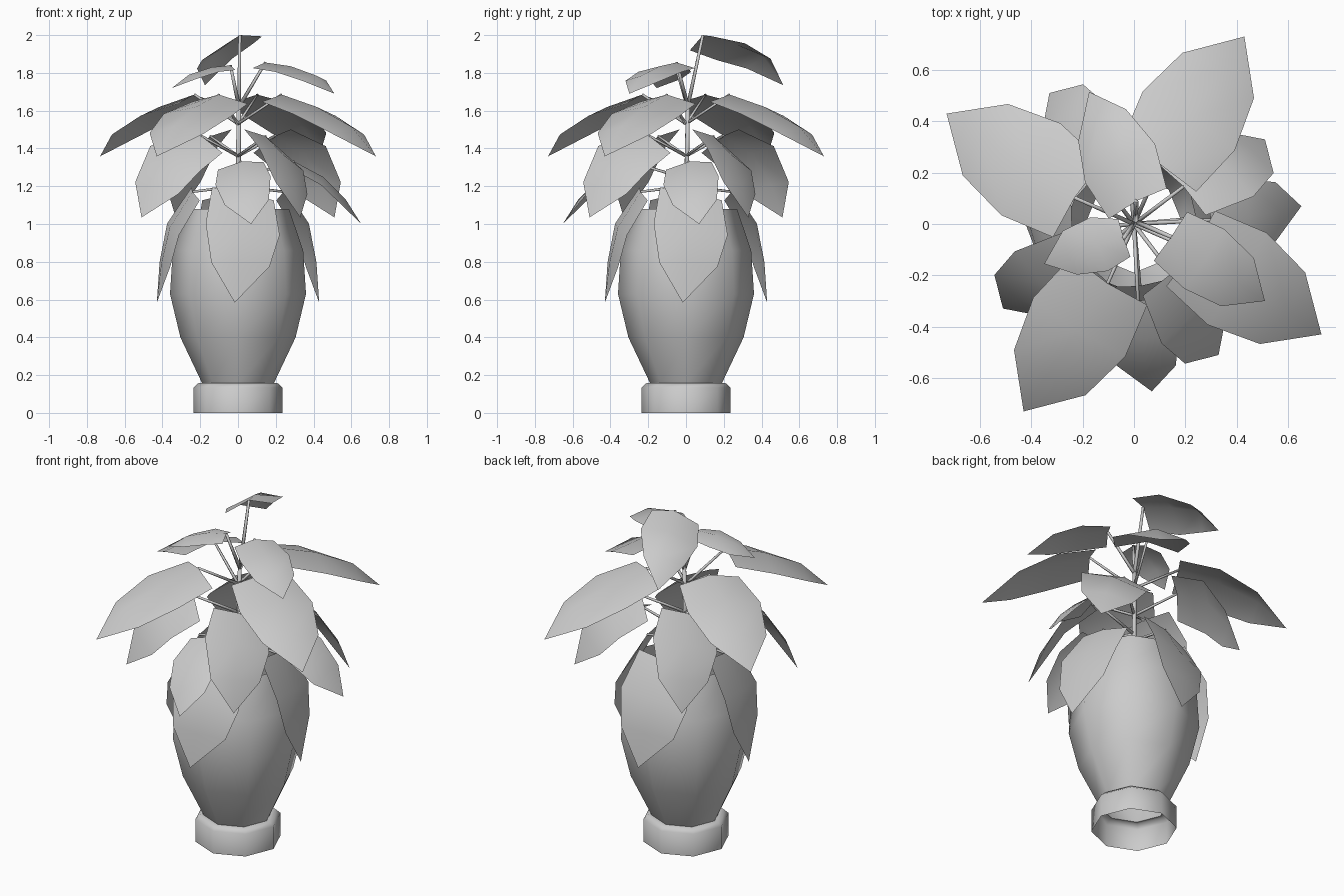
import bpy, bmesh, math
from mathutils import Vector

if "Cube" in bpy.data.objects:
    bpy.data.objects.remove(bpy.data.objects["Cube"])


def make_object(name, bm, smooth=True):
    me = bpy.data.meshes.new(name)
    bm.to_mesh(me)
    bm.free()
    for p in me.polygons:
        p.use_smooth = smooth
    ob = bpy.data.objects.new(name, me)
    bpy.context.collection.objects.link(ob)
    return ob


def lathe(name, profile, sides=8):
    """Open surface of revolution with a low side count."""
    bm = bmesh.new()
    rings = []
    for r, z in profile:
        rings.append([bm.verts.new((r * math.cos(math.tau * i / sides),
                                    r * math.sin(math.tau * i / sides), z))
                      for i in range(sides)])
    for a, b in zip(rings, rings[1:]):
        for i in range(sides):
            j = (i + 1) % sides
            bm.faces.new((a[i], a[j], b[j], b[i]))
    return make_object(name, bm)


def rod(name, a, b, r0, r1, sides=5):
    """Thin tapered stalk from a to b."""
    a, b = Vector(a), Vector(b)
    d = b - a
    bm = bmesh.new()
    bmesh.ops.create_cone(bm, segments=sides, radius1=r0, radius2=r1, depth=d.length, cap_ends=True)
    q = d.to_track_quat('Z', 'Y')
    for v in bm.verts:
        v.co = q @ v.co + (a + b) / 2
    return make_object(name, bm)


def leaf(name, mids, widths, drop, roll=0.0):
    """Folded leaf: three cross rows and a tip; edges fall below the midrib, roll lifts the right side."""
    mids = [Vector(m) for m in mids]
    axis = mids[3] - mids[0]
    axis.z = 0
    axis.normalize()
    right = Vector((axis.y, -axis.x, 0))
    bm = bmesh.new()
    rows = []
    for i, w in enumerate(widths):
        tangent = (mids[i + 1] - mids[max(i - 1, 0)]).normalized()
        normal = right.cross(tangent).normalized()
        rows.append([bm.verts.new(mids[i] + right * w * s - normal * (drop * abs(s) - roll * w * s))
                     for s in (-1, 0, 1)])
    tip = bm.verts.new(mids[3])
    for a, b in zip(rows, rows[1:]):
        for k in (0, 1):
            bm.faces.new((a[k], a[k + 1], b[k + 1], b[k]))
    for k in (0, 1):
        bm.faces.new((rows[2][k], rows[2][k + 1], tip))
    return make_object(name, bm)


# vase: foot ring and open body
lathe("vase_foot", [(0.235, 0), (0.235, 0.135), (0.21, 0.157), (0.19, 0.157)])
lathe("vase_body", [(0.19, 0.157), (0.305, 0.40), (0.36, 0.63), (0.345, 0.86), (0.27, 1.08)])

# central stem
rod("stem", (0, 0, 1.05), (0.005, 0.01, 1.64), 0.014, 0.012, 6)

# leaf tiers: angles, stalk start height, (distance, side offset, height) of rows and tip,
# half widths, edge drop, roll
tiers = {
    "bottom_leaf": ((267, 357, 87, 177), 1.20,
                    ((0.24, -0.035, 1.17), (0.36, -0.04, 0.98), (0.405, -0.03, 0.79), (0.43, -0.005, 0.584)),
                    (0.155, 0.185, 0.145), 0.02, 0.42),
    "low_leaf": ((3, 273), 1.24,
                 ((0.30, 0.0, 1.33), (0.45, -0.005, 1.25), (0.572, -0.02, 1.13), (0.655, -0.035, 1.0)),
                 (0.12, 0.145, 0.115), 0.025, -0.2),
    "middle_leaf": ((30, 120, 210, 300), 1.36,
                    ((0.24, -0.03, 1.465), (0.42, -0.03, 1.37), (0.54, -0.03, 1.205), (0.607, -0.03, 1.035)),
                    (0.14, 0.17, 0.13), 0.03, 0.5),
    "upper_leaf": ((57, 147, 237, 327), 1.53,
                   ((0.25, -0.04, 1.685), (0.47, -0.04, 1.62), (0.69, -0.04, 1.515), (0.847, -0.037, 1.358)),
                   (0.175, 0.213, 0.165), 0.045, 0.03),
}
for name, (angles, z0, stations, widths, drop, roll) in tiers.items():
    for n, deg in enumerate(angles, 1):
        a = math.radians(deg)
        ax, rt = Vector((math.cos(a), math.sin(a), 0)), Vector((math.sin(a), -math.cos(a), 0))
        mids = [ax * d + rt * s + Vector((0, 0, z)) for d, s, z in stations]
        leaf(f"{name}_{n}", mids, widths, drop, roll)
        rod(f"{name}_stalk_{n}", (0, 0, z0), mids[0], 0.009, 0.007)

# three crown leaves
crown = [
    (((0.01, 0.09, 2.0), (-0.06, 0.25, 1.955), (-0.135, 0.41, 1.885), (-0.175, 0.515, 1.735)),
     (0.127, 0.155, 0.11), 0.045, 0.3),
    (((-0.04, -0.055, 1.84), (-0.14, -0.08, 1.83), (-0.26, -0.115, 1.79), (-0.35, -0.155, 1.72)),
     (0.077, 0.11, 0.09), 0.025, 0.0),
    (((0.145, -0.05, 1.855), (0.28, -0.14, 1.835), (0.415, -0.235, 1.785), (0.51, -0.30, 1.69)),
     (0.115, 0.14, 0.113), 0.03, 0.0),
]
for n, (mids, widths, drop, roll) in enumerate(crown, 1):
    leaf(f"crown_leaf_{n}", mids, widths, drop, roll)
    rod(f"crown_stalk_{n}", (0.005, 0.01, 1.62), mids[0], 0.011, 0.008)
